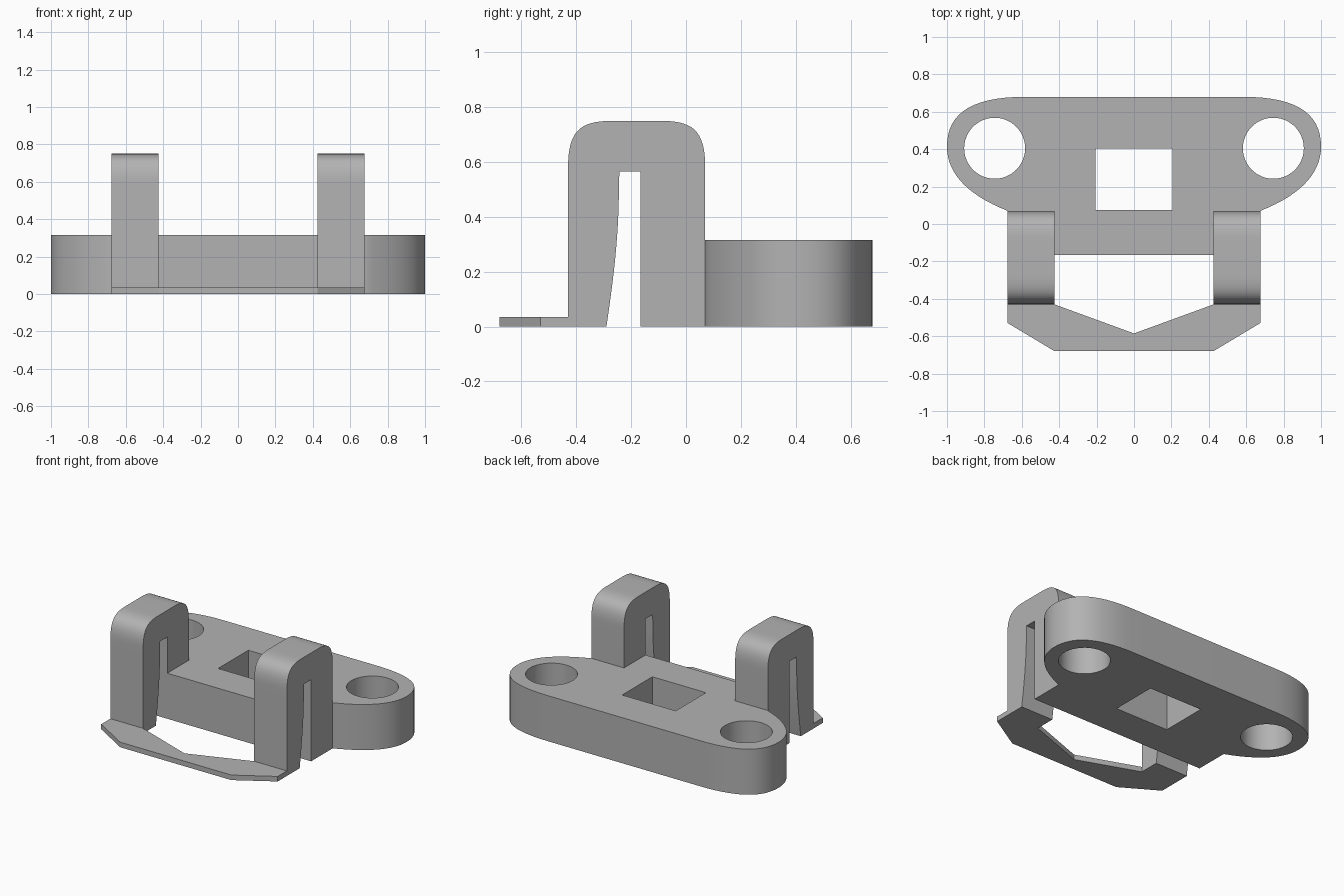
import bpy, bmesh, math
from mathutils import Matrix, Vector
from mathutils.geometry import interpolate_bezier

cube = bpy.data.objects.get("Cube")
if cube:
    bpy.data.objects.remove(cube)

grey = bpy.data.materials.new("grey plastic")
grey.use_nodes = True
colour = (0.45, 0.45, 0.45, 1)
grey.diffuse_color = colour
grey.node_tree.nodes["Principled BSDF"].inputs["Base Color"].default_value = colour


def arc(a, b, c, d, n=16):
    """Points along a cubic curve."""
    return [tuple(p)[:2] for p in interpolate_bezier(*[Vector((*q, 0)) for q in (a, b, c, d)], n)]


def mirrored(half):
    """Close a half outline by reflecting it across x = 0."""
    return half + [(-x, y) for x, y in reversed(half) if abs(x) > 1e-6]


def extrude_outline(name, loops, depth, matrix):
    """Fill closed loops (inner ones become holes) and extrude from 0 to depth."""
    curve = bpy.data.curves.new(name + " outline", "CURVE")
    curve.dimensions = "2D"
    curve.fill_mode = "BOTH"
    curve.extrude = depth / 2
    for loop in loops:
        spline = curve.splines.new("POLY")
        spline.points.add(len(loop) - 1)
        for point, (u, v) in zip(spline.points, loop):
            point.co = (u, v, 0, 1)
        spline.use_cyclic_u = True
    helper = bpy.data.objects.new(name + " outline", curve)
    bpy.context.collection.objects.link(helper)
    bpy.context.view_layer.update()
    mesh = bpy.data.meshes.new_from_object(helper)
    bpy.data.objects.remove(helper)

    mesh.transform(matrix @ Matrix.Translation((0, 0, depth / 2)))
    bm = bmesh.new()
    bm.from_mesh(mesh)
    bmesh.ops.remove_doubles(bm, verts=bm.verts, dist=1e-4)
    bmesh.ops.recalc_face_normals(bm, faces=bm.faces)
    bm.to_mesh(mesh)
    bm.free()
    mesh.name = name
    mesh.materials.clear()
    mesh.materials.append(grey)
    obj = bpy.data.objects.new(name, mesh)
    bpy.context.collection.objects.link(obj)
    bpy.ops.object.select_all(action="DESELECT")
    obj.select_set(True)
    bpy.context.view_layer.objects.active = obj
    bpy.ops.object.shade_smooth_by_angle(angle=math.radians(30))
    return obj


# Base block with rounded ears, two bolt holes and a square window
inner, outer = 0.425, 0.675
ear = arc((outer, 0.07), (0.89, 0.155), (1, 0.27), (1, 0.415))
ear += arc((1, 0.415), (1, 0.59), (0.87, 0.68), (0.58, 0.68))[1:]
base = mirrored([(inner, -0.165), (inner, 0.07)] + ear)


def bolt_hole(cx, cy=0.405, r=0.163, n=48):
    return [(cx + r * math.cos(math.tau * i / n), cy + r * math.sin(math.tau * i / n)) for i in range(n)]


window = mirrored([(0.205, 0.075), (0.205, 0.405)])
extrude_outline("base_block", [base, bolt_hole(0.745), bolt_hole(-0.745), window], 0.315, Matrix())

# Spring clips: side profile in y and z, extruded along x
clip = [(-0.43, 0)]
clip += arc((-0.43, 0.58), (-0.43, 0.71), (-0.39, 0.75), (-0.27, 0.75))
clip += arc((-0.09, 0.75), (0.03, 0.75), (0.07, 0.71), (0.07, 0.58))
clip += [(0.07, 0), (-0.165, 0), (-0.165, 0.565), (-0.243, 0.565)]
clip += arc((-0.245, 0.47), (-0.248, 0.29), (-0.27, 0.14), (-0.29, 0))
along_x = Matrix(((0, 0, 1, 0), (1, 0, 0, 0), (0, 1, 0, 0), (0, 0, 0, 1)))
for name, x in (("left_clip", inner), ("right_clip", -outer)):
    extrude_outline(name, [clip], outer - inner, Matrix.Translation((x, 0, 0)) @ along_x)

# Thin release tab joining the clips
tab = mirrored([(0, -0.585), (inner, -0.43), (outer, -0.43), (outer, -0.53), (inner, -0.68)])
extrude_outline("release_tab", [tab], 0.035, Matrix())
